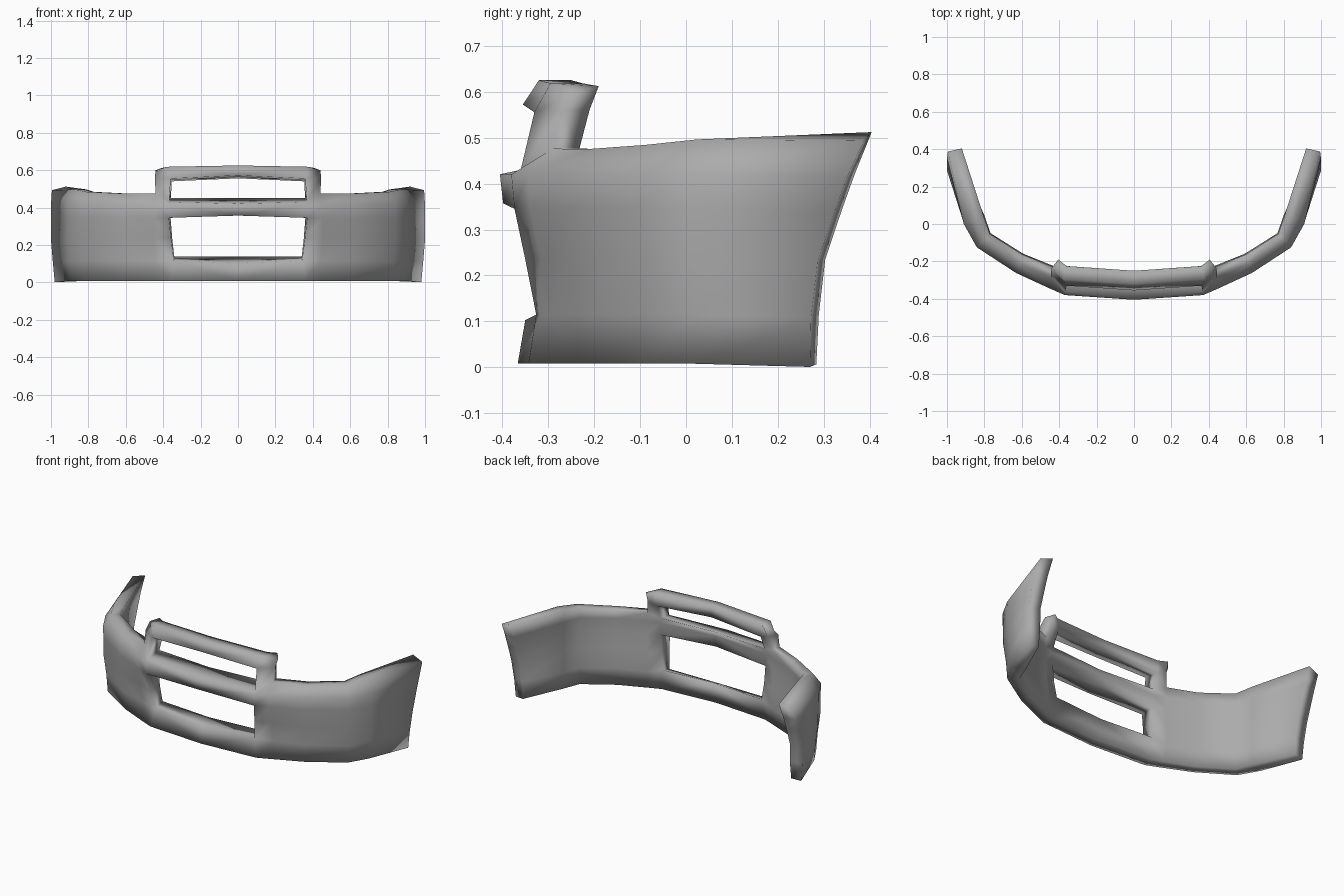
import bpy, bmesh
from mathutils import Vector

cube = bpy.data.objects.get("Cube")
if cube:
    bpy.data.objects.remove(cube)

paint = bpy.data.materials.new("grey_plastic")
paint.use_nodes = True
GREY = (0.41, 0.41, 0.41, 1)
paint.diffuse_color = GREY
paint.node_tree.nodes["Principled BSDF"].inputs["Base Color"].default_value = GREY

# Plan of the half shell, centre to wing tip: outer x, y, inner x, y, top height
PLAN = [
    (0, -.405, 0, -.295, .43),
    (.37, -.38, .36, -.268, .43),
    (.45, -.345, .43, -.24, .476),
    (.63, -.262, .60, -.17, .475),
    (.84, -.125, .775, -.058, .484),
    (.91, 0, .81, .045, .496),
    (1, .30, .925, .30, .50),
]
# Rows from the bottom up: height, x scale, y scale, y of the wing tip
ROWS = [
    (.008, .98, .945, .27),
    (.115, .99, .95, .272),
    (.235, 1, .985, .286),
    (.345, 1, .99, .323),
    (.42, 1, 1, .35),
    (None, .995, .97, .387),
]
# Raised frame, per column: outer point then inner point
FRAME_LOW = [((0, -.355, .572), (0, -.25, .556)),
             ((.36, -.33, .555), (.355, -.225, .54)),
             ((.445, -.27, .56), (.41, -.21, .56))]
FRAME_TOP = [((0, -.32, .625), (0, -.25, .625)),
             ((.375, -.295, .618), (.36, -.225, .618)),
             ((.44, -.235, .60), (.405, -.19, .612))]
TOP, TIP = len(ROWS) - 1, len(PLAN) - 1


def shell_pair(c, r):
    """Outer and inner point of the shell at a column and row."""
    ox, oy, ix, iy, top = PLAN[c]
    z, sx, sy, tip_y = ROWS[r]
    z = top if z is None else z
    back = .3
    if c == TIP:
        outer = Vector((ox * sx, tip_y, z - .007))
        inner = Vector((ix * sx, tip_y + .017, z + (.012 if r == TOP else 0)))
    else:
        outer = Vector((ox * sx, back + (oy - back) * sy, z))
        inner = Vector((ix * sx, back + (iy - back) * (sy + 1) / 2, z))
    if r == 0:
        inner = inner.lerp(outer, .2)           # thinner bottom rim
    if r in (1, 2) and c < 3:
        outer.y += .02                          # hollow around the lower opening
    if r in (1, 2) and c == 1:
        outer.x -= .012 * (3 - r)               # opening narrows downwards
        inner.x -= .008 * (3 - r)
    if c < 2 and r in (1, TOP):
        inner.z += .022                         # sill and beam slope up to the back
    if c == 0 and r in (1, 3):
        outer.z += .012 * (r - 2)
        inner.z += .007 * (r - 1)
    if r == TOP and c in (0, 2, 3, 4, 5):
        outer = outer.lerp(Vector((inner.x, inner.y, outer.z)), .38)
    return outer, inner


def is_open(c, r):
    """Cells left out of the skin: both openings and the space above the wings."""
    lower = c == 0 and r in (1, 2)
    upper = c == 0 and r == TOP
    return lower or upper or (c >= 2 and r >= TOP)


# Front and back skins share one layout
bm = bmesh.new()
outer, inner = {}, {}
for c in range(len(PLAN)):
    pairs = [shell_pair(c, r) for r in range(len(ROWS))]
    if c < len(FRAME_LOW):
        pairs += [FRAME_LOW[c], FRAME_TOP[c]]
    for r, (a, b) in enumerate(pairs):
        outer[c, r], inner[c, r] = bm.verts.new(a), bm.verts.new(b)

edges = set()
for c in range(TIP):
    for r in range(TOP + 2):
        if is_open(c, r):
            continue
        loop = [(c, r), (c + 1, r), (c + 1, r + 1), (c, r + 1)]
        bm.faces.new([outer[k] for k in loop])
        bm.faces.new([inner[k] for k in reversed(loop)])
        edges.update(zip(loop, loop[1:] + loop[:1]))

# Rims close the thickness along each free edge, except on the mirror plane
for a, b in sorted(edges):
    if (b, a) not in edges and not (a[0] == 0 and b[0] == 0):
        bm.faces.new([outer[b], outer[a], inner[a], inner[b]])
for v in [v for v in bm.verts if not v.link_faces]:
    bm.verts.remove(v)
bmesh.ops.recalc_face_normals(bm, faces=bm.faces)

mesh = bpy.data.meshes.new("front_bumper")
bm.to_mesh(mesh)
bm.free()
mesh.materials.append(paint)
bumper = bpy.data.objects.new("front_bumper", mesh)
bpy.context.collection.objects.link(bumper)

mirror = bumper.modifiers.new("mirror", "MIRROR")
mirror.use_clip = True

bpy.ops.object.select_all(action="DESELECT")
bumper.select_set(True)
bpy.context.view_layer.objects.active = bumper
bpy.ops.object.modifier_apply(modifier="mirror")
bpy.ops.object.shade_smooth()
